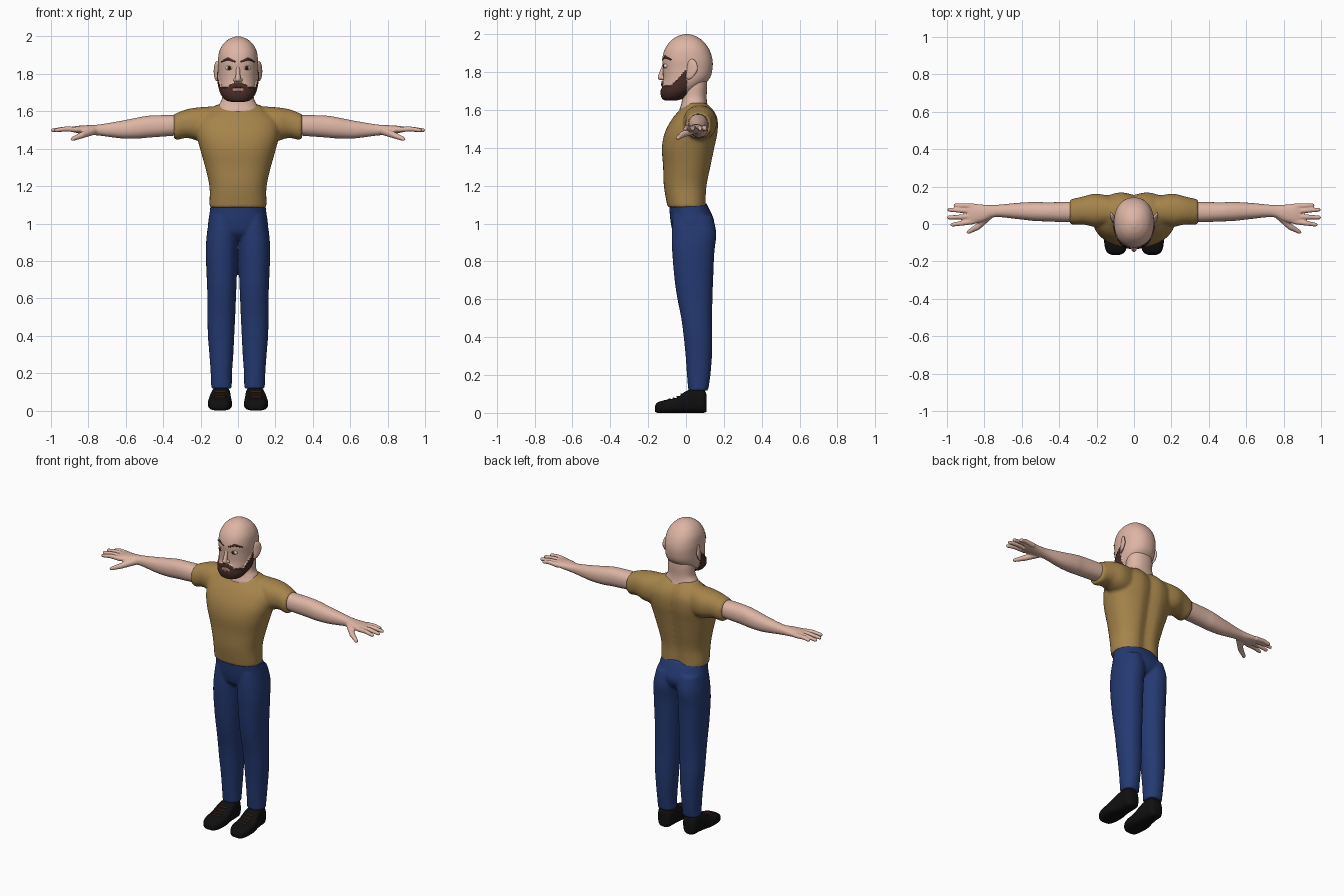
import bpy, bmesh, math
from mathutils import Vector, Matrix

if "Cube" in bpy.data.objects:
    bpy.data.objects.remove(bpy.data.objects["Cube"], do_unlink=True)


def material(name, r, g, b):
    m = bpy.data.materials.new(name)
    m.use_nodes = True
    m.diffuse_color = (r, g, b, 1)
    bsdf = m.node_tree.nodes["Principled BSDF"]
    bsdf.inputs["Base Color"].default_value = (r, g, b, 1)
    bsdf.inputs["Roughness"].default_value = 0.8
    return m


skin = material("skin", 0.72, 0.46, 0.37)
ochre = material("ochre_cloth", 0.38, 0.23, 0.07)
denim = material("blue_denim", 0.018, 0.042, 0.17)
black = material("black_leather", 0.005, 0.005, 0.005)
hair = material("dark_brown_hair", 0.065, 0.026, 0.02)
white = material("eye_white", 0.75, 0.72, 0.68)
brown = material("iris_brown", 0.07, 0.03, 0.015)
lip = material("lip", 0.42, 0.2, 0.17)
lace = material("lace_brown", 0.16, 0.05, 0.025)


def spline(a, b, c, d, t):
    return 0.5 * (2 * b + (c - a) * t + (2 * a - 5 * b + 4 * c - d) * t * t
                  + (3 * b - a - 3 * c + d) * t ** 3)


def loft(bm, secs, axis="z", seg=32, sub=6, n=2.2):
    """Smooth tube through sections (along, u_min, u_max, v_min, v_max)."""
    last, rows = len(secs) - 1, []
    for i in range(last):
        near = [secs[max(0, min(last, i + o))] for o in (-1, 0, 1, 2)]
        rows += [[spline(*q, k / sub) for q in zip(*near)] for k in range(sub)]
    rows.append(secs[-1])
    rings = []
    for t, u0, u1, v0, v1 in rows:
        ring = []
        for k in range(seg):
            c, s = math.cos(math.tau * k / seg), math.sin(math.tau * k / seg)
            u = (u0 + u1 + (u1 - u0) * math.copysign(abs(c) ** (2 / n), c)) / 2
            v = (v0 + v1 + (v1 - v0) * math.copysign(abs(s) ** (2 / n), s)) / 2
            ring.append(bm.verts.new({"z": (u, v, t), "x": (t, u, v), "y": (u, t, v)}[axis]))
        rings.append(ring)
    for a, b in zip(rings, rings[1:]):
        for k in range(seg):
            j = (k + 1) % seg
            bm.faces.new((a[k], a[j], b[j], b[k]))
    bm.faces.new(rings[0])
    bm.faces.new(rings[-1])


def sym(rows):
    return [(z, -r, r, y0, y1) for z, r, y0, y1 in rows]


def blob(bm, pos, size, turn=0):
    mat = Matrix.Translation(pos) @ Matrix.Rotation(turn, 4, "Z") @ Matrix.Diagonal((*size, 1))
    return bmesh.ops.create_uvsphere(bm, u_segments=20, v_segments=12, radius=1, matrix=mat)["verts"]


def rod(bm, points, radii):
    """Chain of round-ended tapered capsules."""
    for i in range(len(points) - 1):
        part = bmesh.new()
        for j in (i, i + 1):
            bmesh.ops.create_uvsphere(part, u_segments=12, v_segments=8, radius=radii[j],
                                      matrix=Matrix.Translation(points[j]))
        hull = bmesh.ops.convex_hull(part, input=part.verts)
        inside = {g for g in hull["geom_interior"] if isinstance(g, bmesh.types.BMVert)}
        bmesh.ops.delete(part, geom=list(inside), context="VERTS")
        tmp = bpy.data.meshes.new("tmp")
        part.to_mesh(tmp)
        part.free()
        bm.from_mesh(tmp)
        bpy.data.meshes.remove(tmp)


def mirror(bm):
    copy = bmesh.ops.duplicate(bm, geom=bm.verts[:] + bm.edges[:] + bm.faces[:])["geom"]
    bmesh.ops.scale(bm, vec=(-1, 1, 1), verts=[g for g in copy if isinstance(g, bmesh.types.BMVert)])


def finish(name, bm, *mats, voxel=0, smooth=2):
    bmesh.ops.recalc_face_normals(bm, faces=bm.faces)
    me = bpy.data.meshes.new(name)
    bm.to_mesh(me)
    bm.free()
    ob = bpy.data.objects.new(name, me)
    bpy.context.collection.objects.link(ob)
    for m in mats:
        me.materials.append(m)
    bpy.ops.object.select_all(action="DESELECT")
    ob.select_set(True)
    bpy.context.view_layer.objects.active = ob
    if voxel:
        fuse = ob.modifiers.new("fuse", "REMESH")
        fuse.mode, fuse.voxel_size = "VOXEL", voxel
        soft = ob.modifiers.new("soften", "SMOOTH")
        soft.factor, soft.iterations = 0.5, smooth
        for m in ("fuse", "soften"):
            bpy.ops.object.modifier_apply(modifier=m)
    bpy.ops.object.shade_smooth_by_angle(angle=math.radians(50))
    return ob


# Shirt: sleeves mirrored, torso with a spine groove
bm = bmesh.new()
loft(bm, [(.08, 0, .14, 1.43, 1.63), (.2, -.015, .162, 1.44, 1.622), (.27, -.003, .148, 1.457, 1.612),
          (.325, -.003, .135, 1.448, 1.592), (.342, 0, .132, 1.455, 1.585)], "x")
mirror(bm)
loft(bm, sym([(1.085, .152, -.097, .112), (1.12, .152, -.104, .112), (1.2, .153, -.117, .117),
              (1.3, .175, -.121, .136), (1.4, .203, -.127, .156), (1.48, .222, -.112, .172),
              (1.55, .215, -.075, .172), (1.6, .16, -.034, .15), (1.637, .112, 0, .112)]), seg=48, n=2.3)
for v in bm.verts:
    if v.co.y > .04:
        v.co.y -= .02 * math.exp(-(v.co.x / .04) ** 2)
finish("shirt", bm, ochre, voxel=.009, smooth=4)

# Trousers: legs mirrored, joined at the hips
bm = bmesh.new()
loft(bm, [(1.04, .005, .15, -.07, .14), (.95, .001, .166, -.075, .16), (.85, .003, .172, -.073, .15),
          (.7, .007, .167, -.06, .143), (.6, .011, .163, -.045, .14), (.5, .015, .163, -.025, .137),
          (.4, .02, .161, -.012, .139), (.3, .025, .153, -.002, .137), (.2, .032, .146, .005, .129),
          (.118, .033, .143, .012, .117)])
mirror(bm)
loft(bm, sym([(1.11, .146, -.09, .106), (1.05, .153, -.086, .136), (1., .16, -.08, .15),
              (.95, .15, -.066, .13), (.915, .1, -.03, .08)]))
finish("trousers", bm, denim, voxel=.008, smooth=3)

# Shoes and laces
bm = bmesh.new()
loft(bm, [(-.165, .075, .12, .008, .035), (-.15, .05, .145, 0, .055), (-.11, .034, .158, 0, .068),
          (-.05, .033, .16, 0, .08), (0, .038, .15, 0, .115), (.05, .04, .142, 0, .13),
          (.092, .045, .137, 0, .125), (.107, .06, .12, .006, .1)], "y", n=3)
mirror(bm)
finish("shoes", bm, black)
bm = bmesh.new()
for y, z in ((-.085, .073), (-.062, .078), (-.04, .087), (-.02, .101)):
    rod(bm, [(.07, y, z - .001), (.122, y - .006, z - .001)], [.0035, .0035])
mirror(bm)
finish("shoe_laces", bm, lace)

# Arms with palm, fingers and thumb
bm = bmesh.new()
loft(bm, [(.28, .015, .12, 1.475, 1.58), (.36, .01, .118, 1.468, 1.58), (.47, .014, .116, 1.46, 1.577),
          (.53, .016, .118, 1.455, 1.568), (.62, .026, .113, 1.455, 1.55), (.74, .037, .102, 1.47, 1.53),
          (.8, .015, .103, 1.475, 1.526), (.86, 0, .108, 1.484, 1.522), (.89, .002, .106, 1.49, 1.516)], "x")
for y, tip, end in ((.096, .955, .1), (.069, .988, .076), (.041, .99, .035), (.013, .972, -.004)):
    rod(bm, [(.86, y, 1.502), (.92, (y + end) / 2, 1.506), (tip, end, 1.499)], [.015, .0135, .0105])
rod(bm, [(.775, .045, 1.495), (.835, -.015, 1.472), (.885, -.043, 1.452)], [.022, .017, .011])
mirror(bm)
finish("arms_and_hands", bm, skin, voxel=.005, smooth=3)

# Neck
bm = bmesh.new()
loft(bm, sym([(1.55, .12, -.03, .12), (1.6, .117, -.034, .12), (1.635, .102, -.024, .112),
              (1.67, .085, -.02, .109), (1.73, .083, -.02, .112), (1.79, .078, -.02, .11)]))
finish("neck", bm, skin)

# Head, with beard and lips chosen by face position
bm = bmesh.new()
loft(bm, sym([(1.65, .03, -.105, -.04), (1.66, .06, -.12, -.015), (1.69, .085, -.128, .03),
              (1.73, .098, -.125, .09), (1.77, .104, -.12, .127), (1.82, .106, -.122, .14),
              (1.87, .107, -.125, .139), (1.92, .1, -.112, .122), (1.96, .079, -.085, .093),
              (1.985, .05, -.053, .06), (1.997, .022, -.022, .03), (2., .006, -.004, .012)]),
     seg=112, sub=10)


def in_mouth(p):
    return p.y < -.05 and (p.x / .033) ** 2 + ((p.z - 1.718) / .011) ** 2 < 1


def in_beard(p):
    cheek = 1.728 + 1.15 * max(0, p.y + .075)
    moustache = abs(p.x) < .05 and p.y < 0 and p.z < 1.754 - 6 * p.x ** 2
    return p.y < .004 and (p.z < cheek or moustache)


for v in bm.verts:
    if in_beard(v.co) and not in_mouth(v.co):
        out = Vector((v.co.x, v.co.y + .02, 0)).normalized()
        v.co += out * .007
for f in bm.faces:
    p = f.calc_center_median()
    f.material_index = 2 if in_mouth(p) else 1 if in_beard(p) else 0
finish("head", bm, skin, hair, lip)

# Nose
bm = bmesh.new()
rod(bm, [(0, -.114, 1.842), (0, -.136, 1.772)], [.009, .014])
rod(bm, [(-.015, -.122, 1.768), (0, -.13, 1.77), (.015, -.122, 1.768)], [.01, .013, .01])
finish("nose", bm, skin, voxel=.003, smooth=4)

# Ears: outer shell with a hollowed face
bm = bmesh.new()
for v in blob(bm, (.112, .032, 1.815), (.012, .033, .054), -.45):
    low = max(0, 1.815 - v.co.z)
    v.co.y -= low * .35
mirror(bm)
finish("ears", bm, skin)

# Eyes and brows
for name, mat, y, size in (("eyeballs", white, -.107, (.021, .012, .013)),
                           ("irises", brown, -.115, (.0105, .006, .0115)),
                           ("pupils", black, -.1185, (.0055, .004, .006))):
    bm = bmesh.new()
    blob(bm, (.047, y, 1.832), size, .3)
    mirror(bm)
    finish(name, bm, mat)
bm = bmesh.new()
rod(bm, [(.045 - .022, -.109, 1.845), (.047, -.107, 1.848), (.069, -.092, 1.84)], [.004, .006, .004])
mirror(bm)
finish("upper_eyelids", bm, skin)
bm = bmesh.new()
rod(bm, [(.018, -.121, 1.866), (.054, -.109, 1.88), (.086, -.08, 1.866)], [.006, .007, .004])
mirror(bm)
finish("eyebrows", bm, hair)
